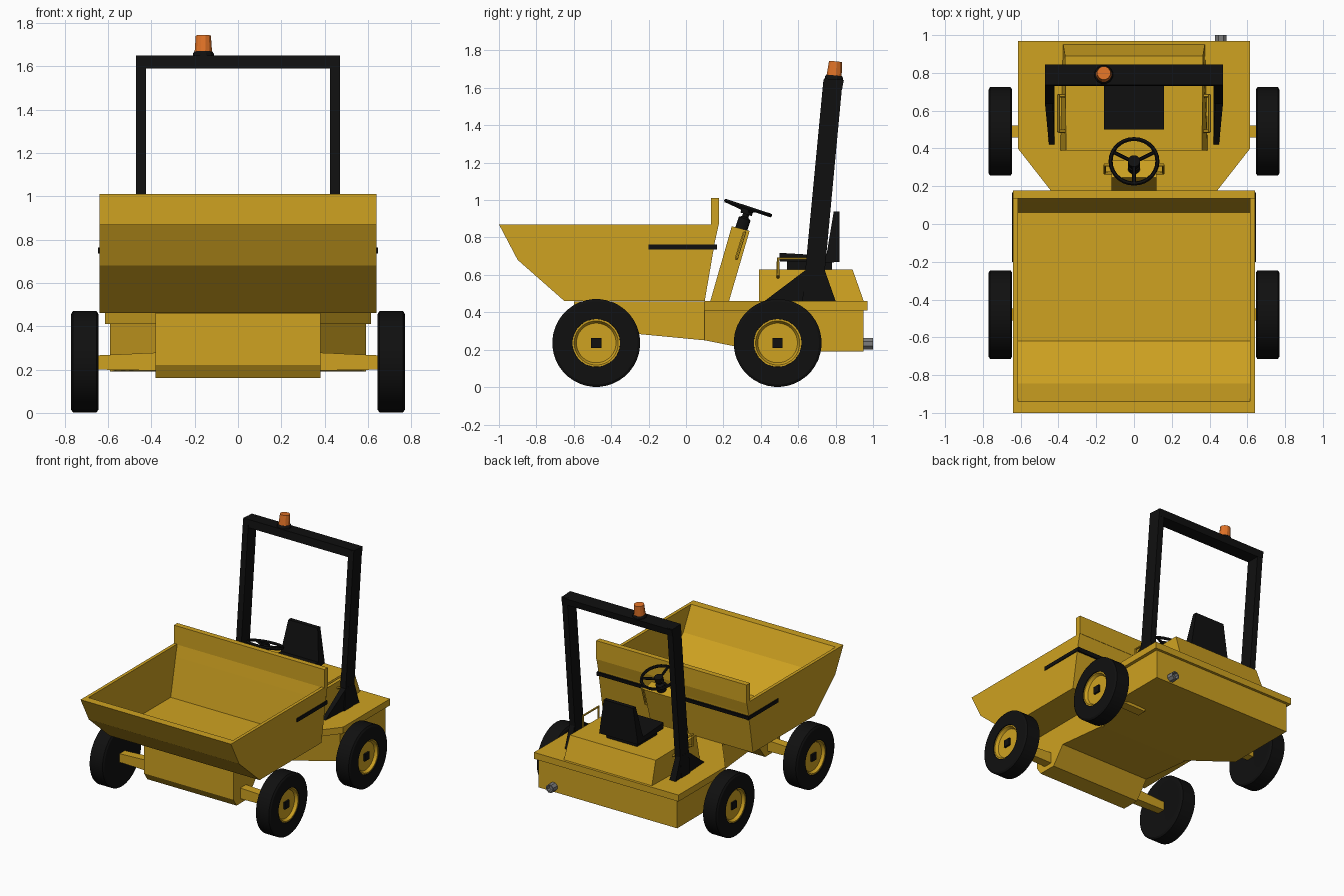
import bpy, bmesh
from math import sin, cos, pi, radians
from mathutils import Vector

if "Cube" in bpy.data.objects:
    bpy.data.objects.remove(bpy.data.objects["Cube"])


def material(name, r, g, b):
    m = bpy.data.materials.new(name)
    m.diffuse_color = (r, g, b, 1)
    m.use_nodes = True
    m.node_tree.nodes["Principled BSDF"].inputs["Base Color"].default_value = m.diffuse_color
    return m


YELLOW = material("yellow_paint", 0.62, 0.36, 0.015)
BLACK = material("black", 0.005, 0.005, 0.005)
ORANGE = material("orange_lens", 0.75, 0.17, 0.02)
GREY = material("steel", 0.2, 0.2, 0.2)


def finish(name, bm, mat, loc=(0, 0, 0), rot=(0, 0, 0), smooth=False):
    bmesh.ops.remove_doubles(bm, verts=bm.verts, dist=1e-5)
    bmesh.ops.recalc_face_normals(bm, faces=bm.faces)
    me = bpy.data.meshes.new(name)
    bm.to_mesh(me)
    bm.free()
    me.materials.append(mat)
    ob = bpy.data.objects.new(name, me)
    ob.location, ob.rotation_euler = loc, rot
    bpy.context.collection.objects.link(ob)
    if smooth:
        bpy.ops.object.select_all(action='DESELECT')
        ob.select_set(True)
        bpy.context.view_layer.objects.active = ob
        bpy.ops.object.shade_smooth_by_angle(angle=radians(30))
    return ob


def loft(name, a, b, mat):
    """Solid between two loops with the same number of points."""
    bm = bmesh.new()
    va, vb = [bm.verts.new(p) for p in a], [bm.verts.new(p) for p in b]
    n = len(a)
    bm.faces.new(va)
    bm.faces.new(vb)
    for i in range(n):
        j = (i + 1) % n
        bm.faces.new((va[i], va[j], vb[j], vb[i]))
    return finish(name, bm, mat)


def prism(name, yz, x0, x1, mat):
    return loft(name, [(x0, y, z) for y, z in yz], [(x1, y, z) for y, z in yz], mat)


def box(name, x0, x1, y0, y1, z0, z1, mat):
    return prism(name, [(y0, z0), (y1, z0), (y1, z1), (y0, z1)], x0, x1, mat)


def lathe(name, profile, n, mat, loc, rot=(0, 0, 0), smooth=True):
    """Revolve (radius, height) points around local z."""
    bm = bmesh.new()
    rings = [[bm.verts.new((r * cos(2 * pi * (i + .5) / n), r * sin(2 * pi * (i + .5) / n), h))
              for i in range(n)] for r, h in profile]
    for p, q in zip(rings, rings[1:]):
        for i in range(n):
            j = (i + 1) % n
            bm.faces.new((p[i], p[j], q[j], q[i]))
    return finish(name, bm, mat, loc, rot, smooth)


def tube(name, pts, radius, mat, cyclic=False):
    """Round bar along a path, converted to a mesh."""
    cu = bpy.data.curves.new(name, 'CURVE')
    cu.dimensions = '3D'
    cu.bevel_depth, cu.bevel_resolution, cu.use_fill_caps = radius, 1, True
    sp = cu.splines.new('POLY')
    sp.points.add(len(pts) - 1)
    for p, c in zip(sp.points, pts):
        p.co = (*c, 1)
    sp.use_cyclic_u = cyclic
    tmp = bpy.data.objects.new(name + "_path", cu)
    bpy.context.collection.objects.link(tmp)
    bpy.context.view_layer.update()
    me = bpy.data.meshes.new_from_object(tmp.evaluated_get(bpy.context.evaluated_depsgraph_get()))
    bpy.data.objects.remove(tmp)
    bm = bmesh.new()
    bm.from_mesh(me)
    return finish(name, bm, mat, smooth=True)


# Skip: floor/front/back shell, side plates, raised back lip
outer = [(-1, .87), (-.9, .68), (-.65, .46), (.10, .46), (.155, .78), (.175, .87)]
inner = [(.14, .87), (.12, .78), (.06, .49), (-.62, .49), (-.845, .69), (-.94, .87)]
prism("skip_shell", outer + inner, -.615, .615, YELLOW)
box("skip_back_lip", -.64, .64, .135, .177, .868, 1.01, YELLOW)
for s, side in ((-1, "left"), (1, "right")):
    prism(f"skip_side_{side}", outer, s * .615, s * .64, YELLOW)
    box(f"skip_strip_{side}", s * .63, s * .646, -.2, .165, .735, .763, BLACK)
prism("skip_strip_back", [(.13, .735), (.16, .735), (.166, .763), (.13, .763)], -.646, .646, BLACK)

# Front chassis with the dropped axle housing
prism("front_chassis", [(-.6, .458), (-.6, .22), (-.56, .16), (-.42, .16), (-.32, .29),
                        (.1, .25), (.1, .458)], -.38, .38, YELLOW)


# Rear chassis and deck, tapering towards the front
def plan(front, back, end, zf, zb):
    return [(-front, .1, zf), (front, .1, zf), (back, .4, zb), (back, end, zb),
            (-back, end, zb), (-back, .4, zb)]


loft("rear_chassis", plan(.36, .59, .95, .25, .19), plan(.36, .59, .95, .41, .41), YELLOW)
loft("rear_deck", plan(.38, .615, .97, .41, .41), plan(.38, .615, .97, .46, .46), YELLOW)

# Engine cover under the seat
loft("engine_cover",
     [(-.39, .39, .46), (.39, .39, .46), (.375, .95, .46), (-.375, .95, .46)],
     [(-.36, .39, .63), (.36, .39, .63), (.365, .89, .63), (-.365, .89, .63)], YELLOW)

# Axles and wheels
TYRE = [(0, .004), (.11, .004), (.13, 0), (.222, 0), (.235, .008), (.235, .117), (.222, .125),
        (.128, .125), (.124, .09), (0, .09)]
RIM = [(0, .085), (.128, .085), (.128, .119), (.118, .119), (.106, .098), (0, .098)]
for place, y in (("front", -.48), ("rear", .49)):
    for s, side in ((-1, "left"), (1, "right")):
        tag = f"{place}_{side}"
        rot, loc = (0, s * pi / 2, 0), (s * .645, y, .236)
        lathe(f"tyre_{tag}", TYRE, 40, BLACK, loc, rot)
        lathe(f"rim_{tag}", RIM, 40, YELLOW, loc, rot)
        box(f"hub_{tag}", s * .72, s * .757, y - .027, y + .027, .209, .263, BLACK)
        loft(f"axle_{tag}",
             [(s * .34, y + a, z) for a, z in ((-.035, .195), (.035, .195), (.035, .28), (-.035, .28))],
             [(s * .66, y + a, z) for a, z in ((-.032, .2), (.032, .2), (.032, .265), (-.032, .265))],
             YELLOW)

# Steering column with grab handles
prism("steering_column", [(.13, .46), (.23, .46), (.34, .835), (.245, .86)], -.12, .12, YELLOW)
for s, side in ((-1, "left"), (1, "right")):
    tube(f"column_handle_{side}", [(s * .11, .27, .69), (s * .155, .27, .69),
                                   (s * .155, .312, .825), (s * .11, .312, .825)], .009, YELLOW)

# Steering wheel, tilted towards the driver
tilt = -.316
hub = Vector((0, .332, .957))


def on_wheel(r, ang, h=0):
    x, y = r * cos(ang), r * sin(ang)
    return hub + Vector((x, y * cos(tilt) - h * sin(tilt), y * sin(tilt) + h * cos(tilt)))


tube("steering_wheel_rim", [on_wheel(.124, 2 * pi * i / 28) for i in range(28)], .011, BLACK, True)
for k, deg in enumerate((25, 155, 270)):
    tube(f"steering_spoke_{k + 1}", [on_wheel(0, 0, -.015), on_wheel(.122, radians(deg))], .01, BLACK)
lathe("steering_hub", [(0, -.035), (.032, -.035), (.032, .006), (0, .006)], 16, BLACK, hub, (tilt, 0, 0))
lathe("steering_shaft", [(0, -.15), (.034, -.15), (.034, -.06), (.018, -.05), (.018, 0), (0, 0)],
      12, BLACK, hub, (tilt, 0, 0))

# Seat
box("seat_base", -.13, .13, .54, .78, .625, .672, BLACK)
prism("seat_cushion", [(.5, .672), (.79, .665), (.79, .70), (.5, .718)], -.16, .16, BLACK)
loft("seat_back",
     [(-.165, .745, .67), (.165, .745, .67), (.165, .82, .67), (-.165, .82, .67)],
     [(-.125, .79, .94), (.125, .79, .94), (.125, .822, .94), (-.125, .822, .94)], BLACK)

# Roll bar, feet and grab rails beside the seat
post = [(.622, .46), (.727, .46), (.838, 1.645), (.735, 1.645)]
foot = [(.42, .46), (.645, .63), (.74, .63), (.80, .46)]
for s, side in ((-1, "left"), (1, "right")):
    prism(f"roll_bar_post_{side}", post, s * .425, s * .471, BLACK)
    loft(f"roll_bar_foot_{side}",
         [(s * (.42 if z < .5 else .43), y, z) for y, z in foot],
         [(s * (.45 if y < .5 else .472), y, z) for y, z in foot], BLACK)
    tube(f"seat_rail_{side}", [(s * .36, .492, .585), (s * .40, .492, .60), (s * .40, .492, .688),
                               (s * .40, .68, .688), (s * .40, .68, .60), (s * .36, .68, .585)],
         .009, YELLOW)
prism("roll_bar_top", [(.731, 1.59), (.834, 1.59), (.844, 1.642), (.737, 1.65)], -.471, .471, BLACK)

# Beacon
lathe("beacon_base", [(0, -.01), (.05, -.01), (.05, .014), (.043, .024), (0, .024)], 12, BLACK,
      (-.16, .79, 1.643), (-.095, 0, 0), False)
lathe("beacon_lens", [(0, .02), (.042, .02), (.036, .099), (0, .099)], 12, ORANGE,
      (-.16, .79, 1.643), (-.095, 0, 0), False)

# Exhaust stub
lathe("exhaust", [(0, 0), (.033, 0), (.033, .08), (.024, .08), (.024, .05), (0, .05)], 8, GREY,
      (.46, .92, .232), (-pi / 2, 0, 0), False)
